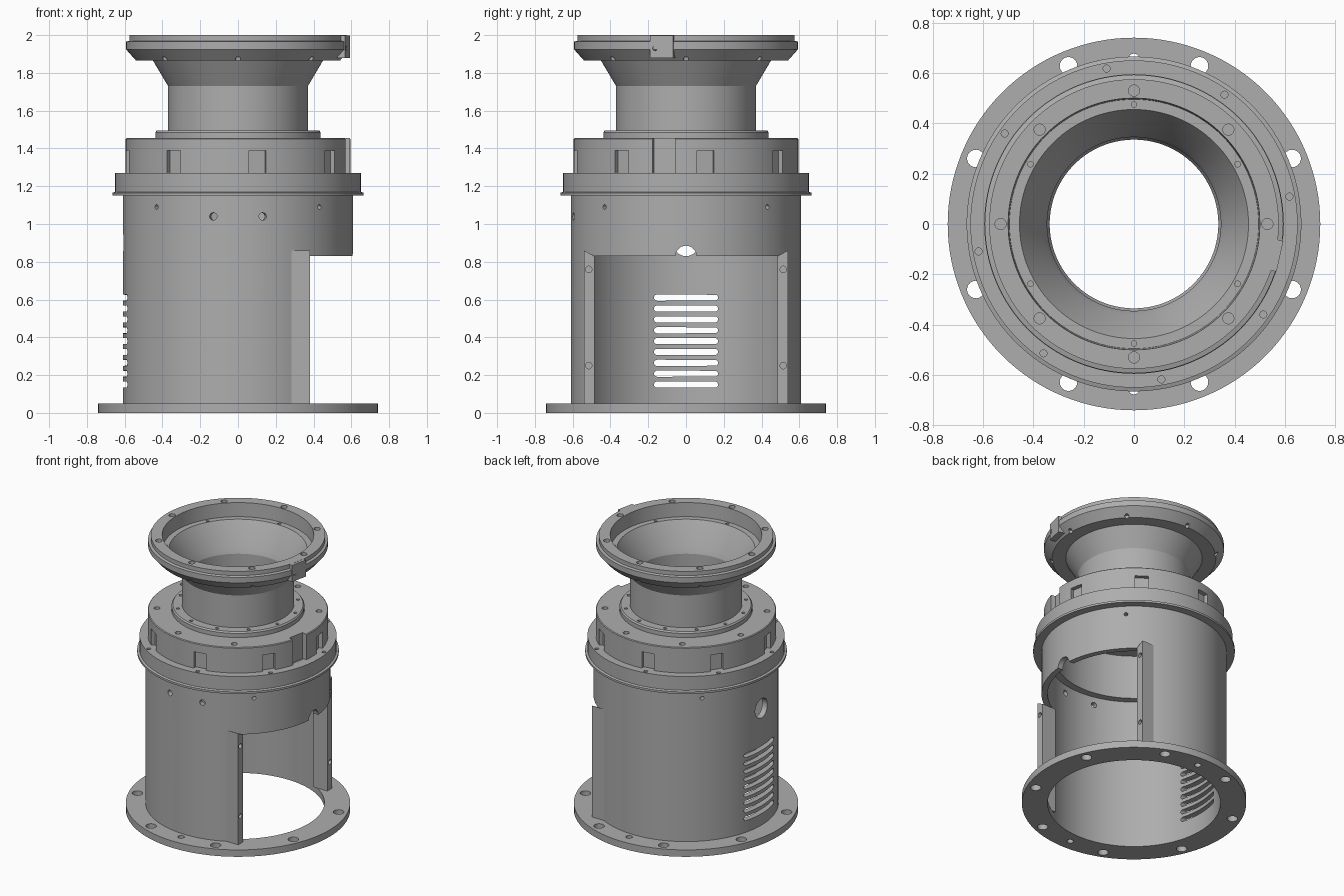
import bpy, bmesh
from math import pi, radians
from mathutils import Matrix, Vector

cube = bpy.data.objects.get("Cube")
if cube:
    bpy.data.objects.remove(cube, do_unlink=True)

GREY = (0.42, 0.42, 0.42, 1)
metal = bpy.data.materials.new("grey metal")
metal.use_nodes = True
metal.diffuse_color = GREY
metal.node_tree.nodes["Principled BSDF"].inputs["Base Color"].default_value = GREY


def finish(name, bm):
    """Turn a bmesh into a named, coloured object."""
    bmesh.ops.recalc_face_normals(bm, faces=bm.faces)
    mesh = bpy.data.meshes.new(name)
    bm.to_mesh(mesh)
    bm.free()
    mesh.materials.append(metal)
    ob = bpy.data.objects.new(name, mesh)
    bpy.context.collection.objects.link(ob)
    return ob


def lathe(name, profile, steps=128):
    """Revolve a closed (radius, height) profile around z."""
    bm = bmesh.new()
    vs = [bm.verts.new((r, 0, z)) for r, z in profile]
    edges = [bm.edges.new((a, b)) for a, b in zip(vs, vs[1:] + vs[:1])]
    bmesh.ops.spin(bm, geom=vs + edges, cent=(0, 0, 0), axis=(0, 0, 1),
                   angle=2 * pi, steps=steps)
    bmesh.ops.remove_doubles(bm, verts=bm.verts, dist=1e-5)
    return finish(name, bm)


def at(deg, r, z):
    """Frame at a polar position, its x axis pointing outwards."""
    return Matrix.Rotation(radians(deg), 4, 'Z') @ Matrix.Translation((r, 0, z))


OUTWARD = Matrix.Rotation(pi / 2, 4, 'Y')


def rod(bm, frame, radius, length, segs=20):
    return bmesh.ops.create_cone(bm, cap_ends=True, segments=segs, radius1=radius,
                                 radius2=radius, depth=length, matrix=frame)["verts"]


def block(bm, frame, size):
    return bmesh.ops.create_cube(bm, size=1, matrix=frame @ Matrix.Diagonal((*size, 1)))["verts"]


def cut(target, bm):
    """Subtract everything in bm from the target."""
    cutter = finish("cutter", bm)
    cutter.hide_render = True
    mod = target.modifiers.new("cut", 'BOOLEAN')
    mod.operation, mod.solver, mod.object = 'DIFFERENCE', 'EXACT', cutter
    bpy.ops.object.select_all(action='DESELECT')
    bpy.context.view_layer.objects.active = target
    target.select_set(True)
    bpy.ops.object.modifier_apply(modifier=mod.name)
    bpy.data.objects.remove(cutter, do_unlink=True)


# Base flange with bolt and dowel holes
base = lathe("base_flange", [(.57, 0), (.74, 0), (.74, .05), (.57, .05)])
bm = bmesh.new()
for i in range(8):
    rod(bm, at(22.5 + 45 * i, .68, .025), .035, .2)
for deg in (90, 270):
    rod(bm, at(deg, .655, .025), .022, .2)
cut(base, bm)

# Tubular housing with its upper ring
housing = lathe("housing_tube", [(.57, .05), (.61, .05), (.61, 1.15), (.665, 1.15),
                                 (.665, 1.165), (.65, 1.17), (.65, 1.27), (.57, 1.27)])

# Service opening
bm = bmesh.new()
block(bm, Matrix.Translation((.55, 0, .415)), (.5, 1.4, .83))
cut(housing, bm)

bm = bmesh.new()
# Notch above the opening and round port opposite
rod(bm, at(0, .6, .83) @ OUTWARD, .055, .2, 32)
rod(bm, at(180, .6, .9) @ OUTWARD, .07, .2, 32)
# Vent slots
for i in range(9):
    for v in rod(bm, at(180, .6, .15 + .0575 * i) @ OUTWARD, .0165, .2, 16):
        v.co.y += .153 if v.co.y > 1e-5 else -.153
# Small radial holes
for i in range(4):
    rod(bm, at(45 + 90 * i, .6, 1.09) @ OUTWARD, .013, .2)
for deg in (-77.6, -102.4):
    rod(bm, at(deg, .6, 1.04) @ OUTWARD, .02, .2)
# Screw holes in the ring top
for i in range(8):
    rod(bm, at(10 + 45 * i, .627, 1.27), .014, .1)
cut(housing, bm)

# Mounting rails along the opening
for side, name in ((1, "left_rail"), (-1, "right_rail")):
    bm = bmesh.new()
    for v in block(bm, Matrix.Translation((.325, side * .5125, .44)), (.11, .055, .78)):
        if v.co.z > .5 and abs(v.co.y) > .52:
            v.co.z += .03
    rail = finish(name, bm)
    bm = bmesh.new()
    for z in (.25, .76):
        rod(bm, Matrix.Translation((.38, side * .515, z)) @ OUTWARD, .017, .08)
    cut(rail, bm)

# Hollow drum with screw pockets
drum = lathe("drum", [(.52, 1.1), (.57, 1.1), (.57, 1.27), (.595, 1.27), (.595, 1.45),
                      (.59, 1.455), (.335, 1.455), (.335, 1.42), (.52, 1.42)])
bm = bmesh.new()
for i in range(8):
    if i != 0:
        rod(bm, at(-12.5 + 45 * i, .535, 1.455), .02, .04)
    block(bm, at(10 + 45 * i, .61, 1.3275), (.09, .09, .125))
block(bm, at(-11.5, .6, 1.38), (.09, .12, .23))
cut(drum, bm)

# Collar, neck and flared head
head = lathe("flared_head", [
    (.335, 1.455), (.438, 1.455), (.438, 1.485), (.43, 1.495), (.37, 1.495), (.37, 1.73),
    (.45, 1.865), (.54, 1.865), (.593, 1.925), (.593, 1.965), (.575, 1.97), (.575, 2),
    (.5, 2), (.495, 1.9), (.455, 1.9), (.36, 1.74), (.345, 1.7), (.345, 1.5), (.335, 1.48)])
bm = bmesh.new()
for i in range(8):
    rod(bm, at(45 * i, .53, 2), .022, .06)
    rod(bm, at(45 * i, .545, 1.865), .014, .04)
for i in range(6):
    rod(bm, at(30 + 60 * i, .475, 1.9), .011, .03)
for i in range(12):
    rod(bm, at(15 + 30 * i, .402, 1.495), .012, .03)
cut(head, bm)

# Index tab on the head rim
bm = bmesh.new()
block(bm, at(-12.5, .564, 1.939), (.06, .125, .12))
tab = finish("index_tab", bm)
bm = bmesh.new()
rod(bm, at(-16, .59, 1.93) @ OUTWARD, .013, .05)
cut(tab, bm)

# Smooth round walls, crisp edges
bpy.ops.object.select_all(action='DESELECT')
for ob in (base, housing, drum, head):
    ob.select_set(True)
    bpy.context.view_layer.objects.active = ob
bpy.ops.object.shade_smooth_by_angle(angle=radians(20))
